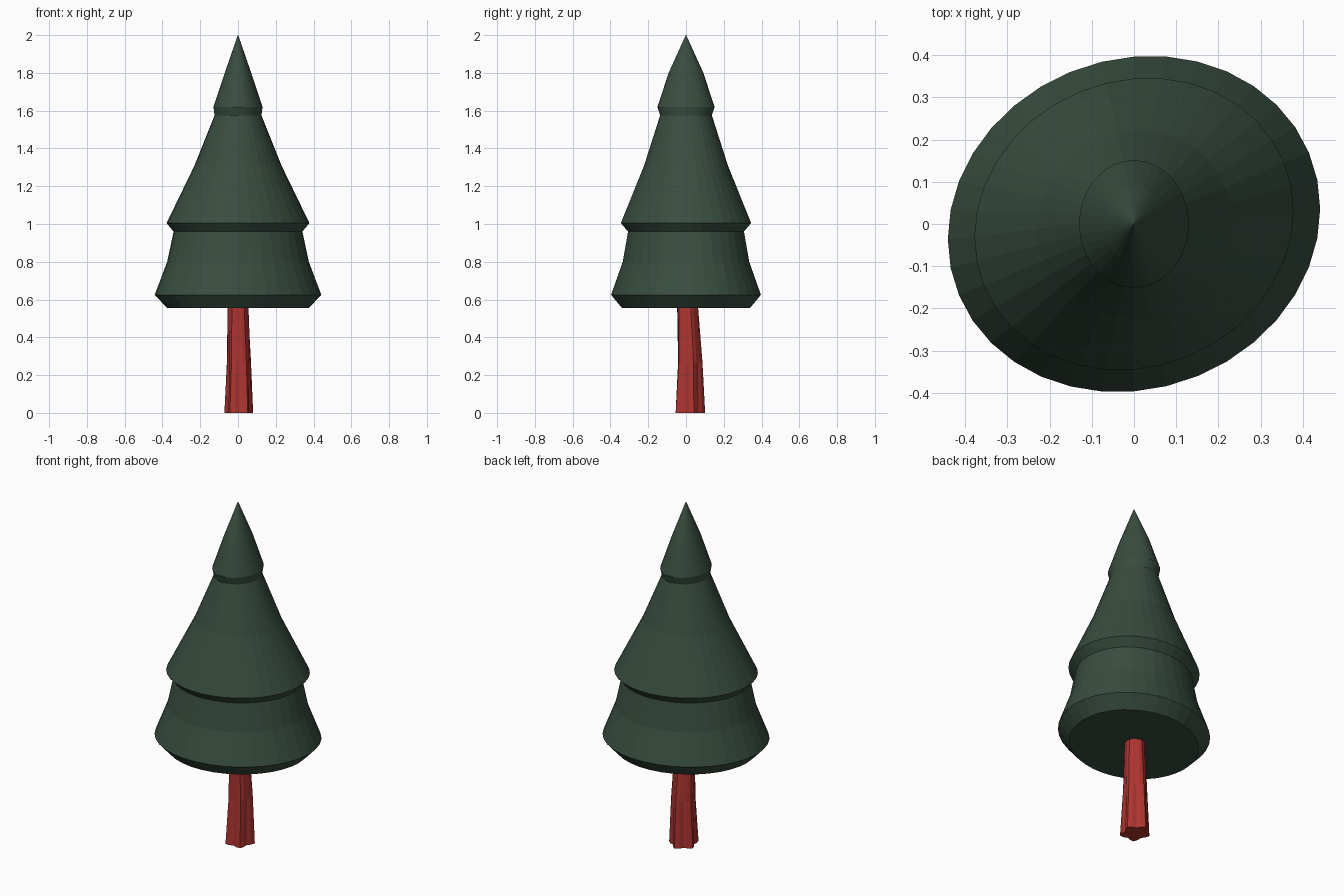
import bpy, bmesh
from math import cos, sin, pi

if "Cube" in bpy.data.objects:
    bpy.data.objects.remove(bpy.data.objects["Cube"])


def material(name, rgb):
    m = bpy.data.materials.new(name)
    m.diffuse_color = (*rgb, 1)
    m.use_nodes = True
    m.node_tree.nodes["Principled BSDF"].inputs["Base Color"].default_value = m.diffuse_color
    return m


def loft(name, rings, mat):
    """Skin a stack of equal-length point rings and cap both ends."""
    bm = bmesh.new()
    loops = [[bm.verts.new(p) for p in ring] for ring in rings]
    n = len(loops[0])
    for a, b in zip(loops, loops[1:]):
        for i in range(n):
            j = (i + 1) % n
            bm.faces.new((a[i], a[j], b[j], b[i]))
    bm.faces.new(loops[0][::-1])
    bm.faces.new(loops[-1])
    bmesh.ops.remove_doubles(bm, verts=bm.verts, dist=1e-5)
    bmesh.ops.recalc_face_normals(bm, faces=bm.faces)
    me = bpy.data.meshes.new(name)
    bm.to_mesh(me)
    bm.free()
    ob = bpy.data.objects.new(name, me)
    me.materials.append(mat)
    bpy.context.collection.objects.link(ob)
    return ob


def oval(z, hx, hy, skew, n=36):
    return [(hx * cos(2 * pi * i / n), hy * sin(2 * pi * i / n + skew), z)
            for i in range(n)]


def lobed(z, cx, cy, r, lobe, sy, n=20):
    pts = []
    for i in range(n):
        t = pi / 2 + 2 * pi * i / n
        q = r + lobe * cos(5 * (t - pi / 2))
        pts.append((cx + q * cos(t), cy + sy * q * sin(t), z))
    return pts


# Tiered foliage: height, half width, half depth, ellipse tilt
profile = [
    (0.555, 0.375, 0.340, 0.09), (0.625, 0.441, 0.398, 0.09),
    (0.80, 0.375, 0.336, 0.09), (0.96, 0.341, 0.308, 0.09),
    (1.005, 0.378, 0.346, 0.09), (1.31, 0.230, 0.222, 0.05),
    (1.575, 0.124, 0.137, 0.0), (1.62, 0.130, 0.151, 0.0),
    (1.80, 0.070, 0.092, 0.0), (2.0, 0.001, 0.001, 0.0),
]
loft("foliage", [oval(*p) for p in profile],
     material("green", (0.04, 0.075, 0.05)))

# Trunk: rounded at the top, flaring to five root lobes at the ground
trunk = [
    (0.0, 0.004, 0.015, 0.068, 0.012, 1.08),
    (0.27, 0.005, 0.018, 0.061, 0.006, 1.03),
    (0.57, 0.0, 0.008, 0.055, 0.0, 1.0),
]
loft("trunk", [lobed(*t) for t in trunk],
     material("red", (0.42, 0.035, 0.03)))
